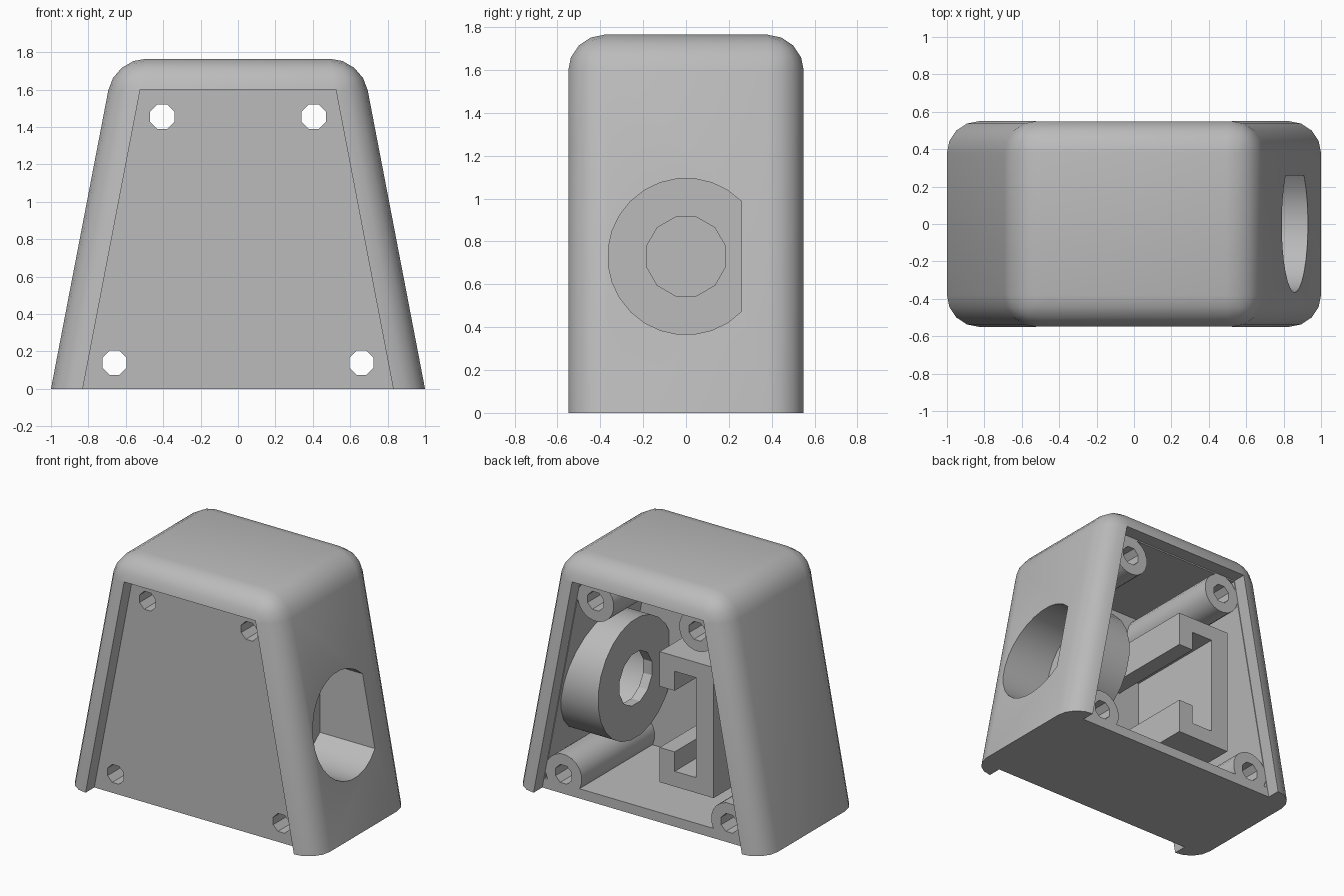
import bpy, bmesh, math

if "Cube" in bpy.data.objects:
    bpy.data.objects.remove(bpy.data.objects["Cube"])

grey = bpy.data.materials.new("light grey plastic")
grey.use_nodes = True
colour = (0.5, 0.5, 0.5, 1)
grey.diffuse_color = colour
for node in grey.node_tree.nodes:
    if node.type == 'BSDF_PRINCIPLED':
        node.inputs["Base Color"].default_value = colour

H, D, R = 1.765, 0.55, 0.17      # height, half depth, corner radius
LEDGE = 0.45                     # half depth of the recessed faces
SLOPE = 0.192                    # inward lean of the sides
MID_Z = 0.73


def add_object(name, bm):
    bmesh.ops.recalc_face_normals(bm, faces=bm.faces)
    mesh = bpy.data.meshes.new(name)
    bm.to_mesh(mesh)
    bm.free()
    mesh.materials.append(grey)
    ob = bpy.data.objects.new(name, mesh)
    bpy.context.collection.objects.link(ob)
    return ob


def prism(name, profile, axis, a, b, bevel=0):
    """Extrude a (u, z) profile along x or y from a to b."""
    bm = bmesh.new()
    rings = []
    for t in (a, b):
        rings.append([bm.verts.new((u, t, z) if axis == 'y' else (t, u, z))
                      for u, z in profile])
    bm.faces.new(rings[0])
    bm.faces.new(rings[1])
    n = len(profile)
    for i in range(n):
        j = (i + 1) % n
        bm.faces.new((rings[0][i], rings[0][j], rings[1][j], rings[1][i]))
    if bevel:
        edges = [e for e in bm.edges if max(v.co.z for v in e.verts) > 0.01]
        bmesh.ops.recalc_face_normals(bm, faces=bm.faces)
        bmesh.ops.bevel(bm, geom=edges, offset=bevel, segments=4,
                        profile=0.5, affect='EDGES')
    return add_object(name, bm)


def trapezoid(base, z0, z1):
    """Leaning-sided outline; base is the half width at z = 0."""
    w0, w1 = base - SLOPE * z0, base - SLOPE * z1
    return [(-w0, z0), (w0, z0), (w1, z1), (-w1, z1)]


def circle(cu, cz, r, sides, limit=None):
    pts = []
    for i in range(sides):
        a = 2 * math.pi * (i + 0.5) / sides
        pts.append((cu + r * math.cos(a), cz + r * math.sin(a)))
    if limit is not None:        # flat on one side
        h = math.sqrt(r * r - (limit - cu) ** 2)
        pts = [(limit, cz + h)] + [p for p in pts if p[0] < limit - 0.005] + [(limit, cz - h)]
    return pts


def subtract(target, cutter):
    cutter.hide_render = True
    mod = target.modifiers.new("cut", 'BOOLEAN')
    mod.operation = 'DIFFERENCE'
    mod.solver = 'EXACT'
    mod.object = cutter
    with bpy.context.temp_override(object=target, active_object=target):
        bpy.ops.object.modifier_apply(modifier=mod.name)
    bpy.data.objects.remove(cutter)


def smooth(ob):
    bpy.ops.object.select_all(action='DESELECT')
    ob.select_set(True)
    bpy.context.view_layer.objects.active = ob
    bpy.ops.object.shade_smooth_by_angle(angle=math.radians(28))


# Outer housing with rounded corners and a flat bottom
housing = prism("housing", trapezoid(1.0, 0, H), 'y', -D, D, bevel=R)

# Interior, leaving the screw posts and the round cup standing
posts = [(sx * x, z) for sx in (-1, 1) for x, z in ((0.66, 0.14), (0.405, 1.455))]
cavity = prism("cavity", trapezoid(0.825, 0.07, 1.59), 'y', -0.38, 0.5)
for x, z in posts:
    subtract(cavity, prism("post", circle(x, z, 0.145, 20), 'y', -0.6, LEDGE))
subtract(cavity, prism("cup", circle(0, MID_Z, 0.43, 24), 'x', 0.4, 1.2))
subtract(housing, cavity)

# Recesses for the front and back plates
for side in (-1, 1):
    recess = prism("recess", trapezoid(0.83, -0.1, 1.6), 'y', side * LEDGE, side * 0.7)
    subtract(housing, recess)

# Flat-sided round pocket in the cup, and the hole in its end
subtract(housing, prism("pocket", circle(0, MID_Z, 0.365, 28, limit=0.26), 'x', 0.47, 1.2))
subtract(housing, prism("cup_hole", circle(0, MID_Z, 0.19, 12), 'x', 0.3, 0.6))

# Screw holes
for x, z in posts:
    subtract(housing, prism("screw_hole", circle(x, z, 0.07, 8), 'y', -0.8, 0.8))
smooth(housing)

# Channel-shaped inner bracket standing on the front wall
upper = [(-0.50, 0.47), (-0.07, 0.47), (-0.07, 0.22), (-0.19, 0.22),
         (-0.19, 0.36), (-0.36, 0.36)]
outline = [(x, MID_Z + z) for x, z in upper]
outline += [(x, MID_Z - z) for x, z in reversed(upper)]
bracket = prism("inner_bracket", outline, 'y', -0.4, 0.4)
